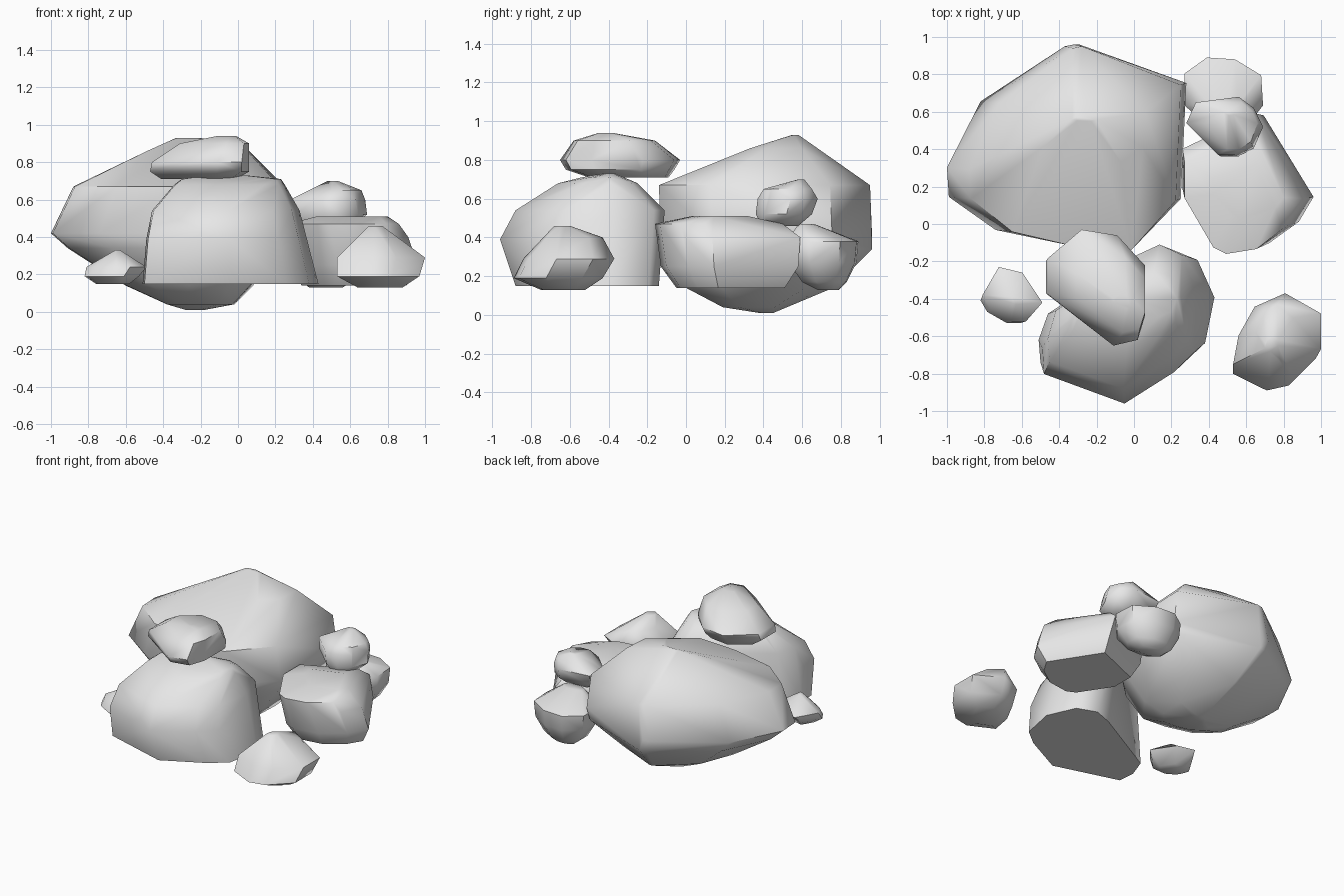
import bpy
import bmesh
import math

default_cube = bpy.data.objects.get("Cube")
if default_cube:
    bpy.data.objects.remove(default_cube, do_unlink=True)

# One plain stone colour
stone = bpy.data.materials.new("grey_stone")
stone.use_nodes = True
stone_colour = (0.8, 0.8, 0.8, 1)
stone.diffuse_color = stone_colour
stone.node_tree.nodes["Principled BSDF"].inputs["Base Color"].default_value = stone_colour


def remap(value, old_low, old_high, new_low, new_high):
    fraction = (value - old_low) / (old_high - old_low)
    return new_low + fraction * (new_high - new_low)


def add_rock(name, outline, levels):
    """Convex rock from a plan outline fitted into a box at each level.

    Each level is (height, left, right, front, back), all in hundredths."""
    xs = [x for x, y in outline]
    ys = [y for x, y in outline]
    bm = bmesh.new()
    for height, left, right, front, back in levels:
        for x, y in outline:
            px = remap(x, min(xs), max(xs), left, right)
            py = remap(y, min(ys), max(ys), front, back)
            bm.verts.new((px / 100, py / 100, height / 100))

    # Wrap the rings, then merge tiny and nearly flat facets
    bmesh.ops.remove_doubles(bm, verts=bm.verts[:], dist=0.02)
    hull = bmesh.ops.convex_hull(bm, input=bm.verts[:])
    leftovers = set(hull["geom_interior"]) | set(hull["geom_unused"])
    loose = [item for item in leftovers if isinstance(item, bmesh.types.BMVert)]
    bmesh.ops.delete(bm, geom=loose, context="VERTS")
    bmesh.ops.dissolve_limit(bm, angle_limit=math.radians(4),
                             verts=bm.verts[:], edges=bm.edges[:])
    bmesh.ops.recalc_face_normals(bm, faces=bm.faces[:])

    mesh = bpy.data.meshes.new(name)
    bm.to_mesh(mesh)
    bm.free()
    mesh.materials.append(stone)
    rock = bpy.data.objects.new(name, mesh)
    bpy.context.collection.objects.link(rock)

    # Soft shading with only the sharpest ridges kept
    bpy.ops.object.select_all(action="DESELECT")
    rock.select_set(True)
    bpy.context.view_layer.objects.active = rock
    bpy.ops.object.shade_smooth_by_angle(angle=math.radians(50))
    return rock


# Largest boulder at the back, tapering below
add_rock(
    "large_back_boulder",
    outline=[(-100, 30), (-82, 66), (-37, 96), (-32, 97), (28, 76),
             (25, 13), (-2, -14), (-36, -12), (-74, -4), (-99, 14)],
    levels=[(1, -28, -18, 38, 45),
            (4, -38, -2, 19, 52),
            (14, -60, 8, 0, 76),
            (34, -91, 25, -11, 96),
            (42, -100, 28, -13, 96),
            (67, -88, 25, -14, 95),
            (86, -49, 6, 33, 66),
            (93, -33, -20, 55, 58)],
)

# Flat-bottomed boulder at the front
add_rock(
    "front_boulder",
    outline=[(-50, -80), (-3, -96), (26, -79), (38, -68), (43, -40),
             (34, -17), (20, -11), (6, -17), (-46, -50), (-51, -66)],
    levels=[(15, -51, 43, -88, -14),
            (39, -49, 37, -96, -12),
            (54, -46, 33, -88, -11),
            (68, -34, 25, -66, -25),
            (71, -30, 23, -54, -32),
            (73, -16, 4, -43, -37)],
)

# Stone resting on the front boulder
add_rock(
    "top_stone",
    outline=[(-46, -37), (-46, -18), (-28, -3), (-9, -6), (6, -22),
             (6, -48), (2, -61), (-11, -64)],
    levels=[(71, -41, -1, -50, -9),
            (75, -47, 6, -62, -6),
            (80, -46, 6, -65, -3),
            (90, -31, 6, -58, -16),
            (94, -11, -1, -45, -38)],
)

# Broad slab on the left side
add_rock(
    "side_slab",
    outline=[(27, 18), (27, 40), (69, 59), (96, 13), (88, -1),
             (72, -13), (53, -16), (45, -12)],
    levels=[(14, 34, 90, -5, 51),
            (25, 28, 96, -13, 58),
            (40, 26, 91, -15, 59),
            (47, 27, 86, -16, 50),
            (51, 42, 80, 3, 32)],
)

# Low stone behind the slab
add_rock(
    "back_stone",
    outline=[(27, 62), (27, 80), (39, 89), (54, 88), (68, 79),
             (69, 62), (60, 50), (40, 50)],
    levels=[(13, 38, 56, 68, 79),
            (17, 33, 62, 60, 83),
            (27, 28, 68, 53, 88),
            (38, 27, 69, 52, 89),
            (47, 40, 56, 58, 66)],
)

# Stone perched on the slab and the low stone
add_rock(
    "perched_stone",
    outline=[(28, 54), (33, 65), (56, 68), (64, 62), (68, 54),
             (63, 42), (54, 37), (45, 37)],
    levels=[(46, 38, 62, 39, 58),
            (52, 30, 69, 36, 65),
            (60, 28, 68, 37, 68),
            (65, 38, 66, 40, 65),
            (70, 48, 54, 58, 61)],
)

# Small separate stone at the front left
add_rock(
    "small_front_stone",
    outline=[(51, -79), (54, -62), (63, -45), (80, -37), (100, -49),
             (100, -70), (84, -86), (71, -89)],
    levels=[(13, 64, 88, -75, -52),
            (19, 53, 97, -89, -43),
            (29, 53, 100, -84, -37),
            (40, 64, 85, -74, -43),
            (46, 70, 77, -68, -60)],
)

# Pebble at the front right
add_rock(
    "pebble",
    outline=[(-82, -39), (-73, -24), (-60, -27), (-49, -43), (-58, -53),
             (-66, -53), (-78, -46)],
    levels=[(15, -76, -58, -48, -32),
            (19, -82, -53, -53, -28),
            (24, -81, -49, -52, -23),
            (33, -66, -62, -43, -39)],
)
